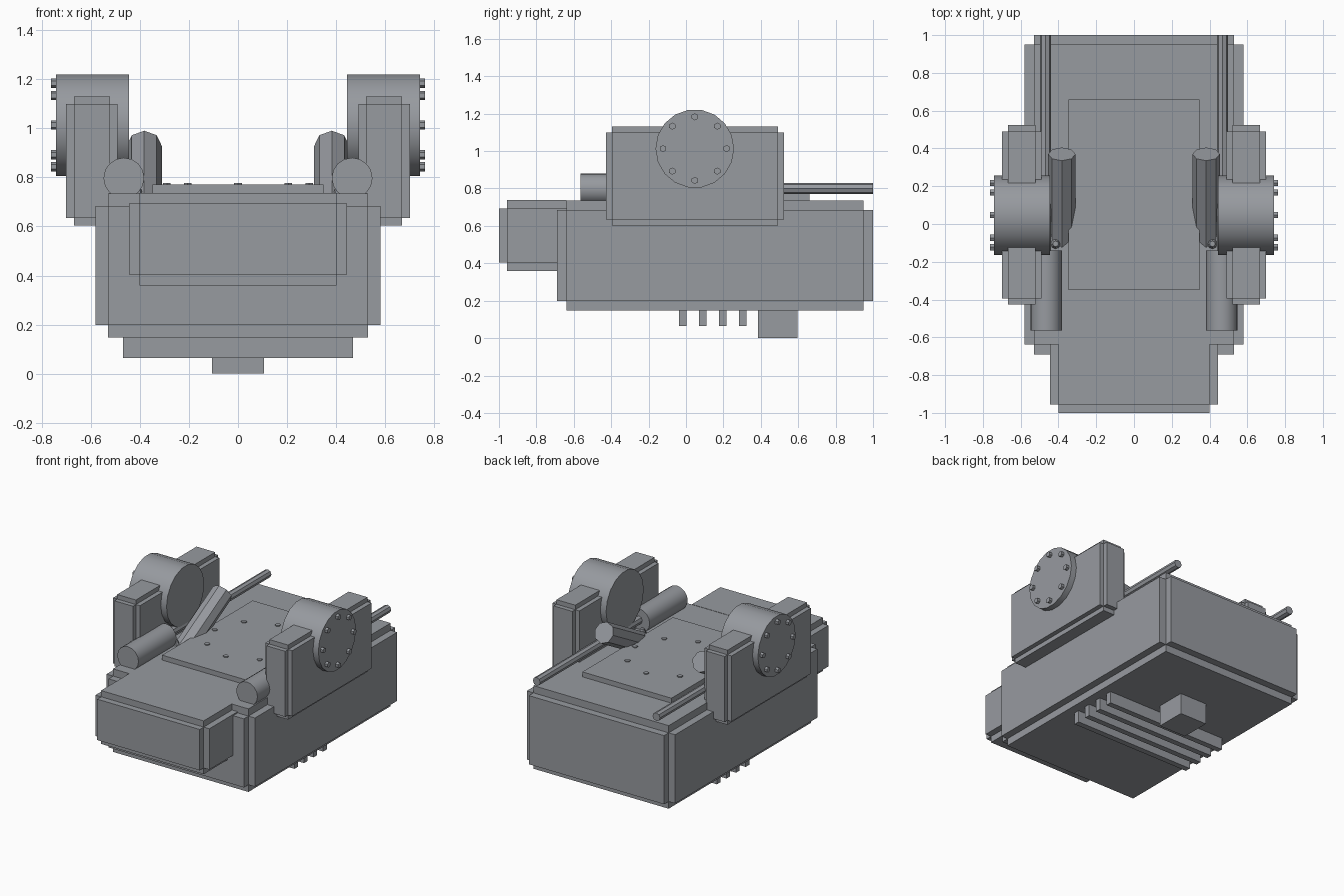
import bpy, bmesh, math
from mathutils import Matrix, Vector

if "Cube" in bpy.data.objects:
    bpy.data.objects.remove(bpy.data.objects["Cube"])

# Dark gunmetal paint shared by every part
paint = bpy.data.materials.new("gunmetal")
paint.diffuse_color = (0.31, 0.325, 0.35, 1)
paint.use_nodes = True
paint.node_tree.nodes["Principled BSDF"].inputs["Base Color"].default_value = paint.diffuse_color


def add_box(bm, lo, hi):
    lo, hi = Vector(lo), Vector(hi)
    m = Matrix.Translation((lo + hi) / 2) @ Matrix.Diagonal((*(hi - lo), 1))
    bmesh.ops.create_cube(bm, size=1, matrix=m)


def add_cyl(bm, a, b, r, sides, spin=0.0, r_end=None):
    a, b = Vector(a), Vector(b)
    m = (Matrix.Translation((a + b) / 2) @ (b - a).to_track_quat('Z', 'Y').to_matrix().to_4x4()
         @ Matrix.Rotation(spin, 4, 'Z'))
    bmesh.ops.create_cone(bm, cap_ends=True, segments=sides, radius1=r,
                          radius2=r if r_end is None else r_end,
                          depth=(b - a).length, matrix=m)


def finish(name, bm, smooth=False):
    me = bpy.data.meshes.new(name)
    bm.to_mesh(me)
    bm.free()
    me.materials.append(paint)
    ob = bpy.data.objects.new(name, me)
    bpy.context.collection.objects.link(ob)
    if smooth:
        bpy.ops.object.select_all(action='DESELECT')
        ob.select_set(True)
        bpy.context.view_layer.objects.active = ob
        bpy.ops.object.shade_smooth_by_angle(angle=math.radians(31))
    return ob


def box(name, lo, hi):
    bm = bmesh.new()
    add_box(bm, lo, hi)
    return finish(name, bm)


def notched_box(name, lo, hi, step):
    """Box with square notches cut along every edge: three crossing boxes."""
    bm = bmesh.new()
    for axis in range(3):
        a = [lo[i] + (0 if i == axis else step) for i in range(3)]
        b = [hi[i] - (0 if i == axis else step) for i in range(3)]
        add_box(bm, a, b)
    return finish(name, bm)


def cyl(name, a, b, r, sides, smooth=False, spin=0.0):
    bm = bmesh.new()
    add_cyl(bm, a, b, r, sides, spin)
    return finish(name, bm, smooth)


# Hull and nose
notched_box("main_hull", (-0.58, -0.69, 0.148), (0.58, 1.0, 0.735), 0.051)
notched_box("nose_block", (-0.445, -1.0, 0.36), (0.445, -0.595, 0.737), 0.044)

# Top deck plate with a ring of bolts
box("deck_plate", (-0.348, -0.35, 0.70), (0.348, 0.66, 0.77))
bm = bmesh.new()
for i in range(8):
    t = i * math.pi / 4
    x, y = 0.29 * math.cos(t), 0.155 + 0.29 * math.sin(t)
    add_cyl(bm, (x, y, 0.76), (x, y, 0.777), 0.018, 6)
finish("deck_bolts", bm)

# Underside ribs and foot block
for i in range(4):
    y = -0.018 + i * 0.107
    box(f"belly_rib_{i + 1}", (-0.468, y - 0.02, 0.065), (0.468, y + 0.02, 0.18))
box("belly_block", (-0.105, 0.385, 0.0), (0.105, 0.595, 0.18))

for side, s in (("right", 1), ("left", -1)):
    # Shoulder block
    xs = sorted((s * 0.49, s * 0.70))
    notched_box(f"shoulder_block_{side}", (xs[0], -0.427, 0.603), (xs[1], 0.523, 1.13), 0.032)

    # Shoulder drum and its bolts
    cyl(f"shoulder_drum_{side}", (s * 0.445, 0.047, 1.013), (s * 0.742, 0.047, 1.013), 0.21, 18,
        True, math.pi / 2)
    bm = bmesh.new()
    for i in range(8):
        t = i * math.pi / 4
        y, z = 0.047 + 0.17 * math.cos(t), 1.013 + 0.17 * math.sin(t)
        add_cyl(bm, (s * 0.72, y, z), (s * 0.762, y, z), 0.019, 6)
    finish(f"drum_bolts_{side}", bm)

    # Front canister and rear rod
    cyl(f"front_canister_{side}", (s * 0.465, -0.565, 0.797), (s * 0.465, -0.14, 0.797), 0.083, 16, True)
    cyl(f"rear_rod_{side}", (s * 0.468, -0.2, 0.80), (s * 0.468, 1.0, 0.80), 0.029, 8)

    # Slanted eight-sided exhaust rising from the deck, with a small foot cone
    end = Vector((s * 0.382, 0.37, 0.927))
    tilt = math.radians(29)
    start = end - 0.58 * Vector((0, math.cos(tilt), math.sin(tilt)))
    cyl(f"slanted_exhaust_{side}", start, end, 0.072, 8)
    bm = bmesh.new()
    add_cyl(bm, (s * 0.415, -0.105, 0.70), (s * 0.415, -0.105, 0.765), 0.04, 8, r_end=0.015)
    finish(f"exhaust_foot_{side}", bm)
